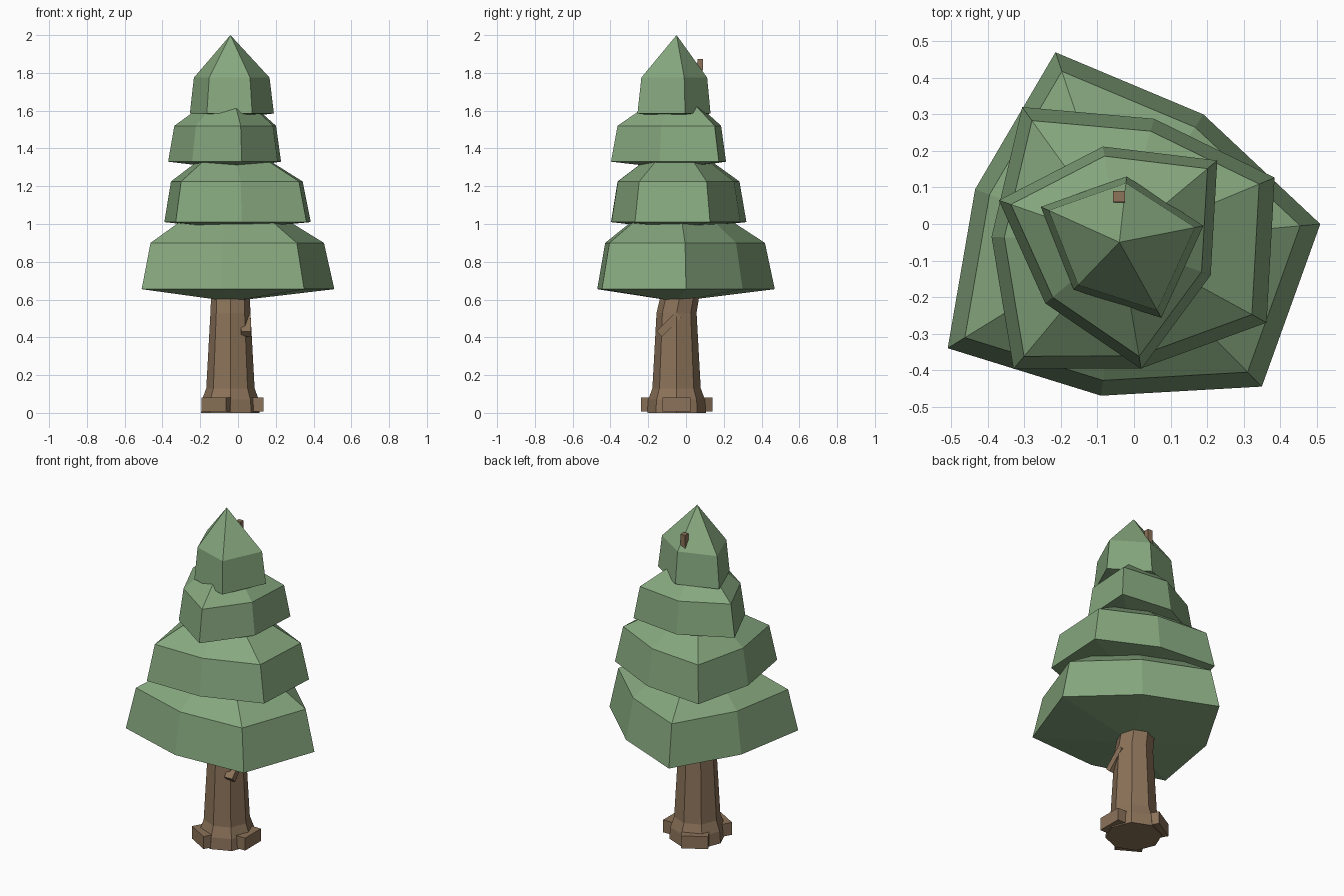
import bpy, math
from mathutils import Vector

if "Cube" in bpy.data.objects:
    bpy.data.objects.remove(bpy.data.objects["Cube"])

CX, CY = -0.04, -0.05  # trunk axis


def material(name, rgb):
    m = bpy.data.materials.new(name)
    m.diffuse_color = (*rgb, 1)
    m.use_nodes = True
    m.node_tree.nodes["Principled BSDF"].inputs["Base Color"].default_value = m.diffuse_color
    return m


GREEN = material("foliage_green", (0.24, 0.39, 0.21))
BROWN = material("bark_brown", (0.26, 0.17, 0.10))


def make(name, verts, faces, mat):
    me = bpy.data.meshes.new(name)
    me.from_pydata(verts, [], faces)
    me.materials.append(mat)
    ob = bpy.data.objects.new(name, me)
    bpy.context.collection.objects.link(ob)
    return ob


def strips(n, rings):
    return [(r * n + i, r * n + (i + 1) % n, (r + 1) * n + (i + 1) % n, (r + 1) * n + i)
            for r in range(rings - 1) for i in range(n)]


def tier(name, outline, z_under, z_low, z_high, z_tip):
    """Irregular skirt: shallow underside, slanted side, cone top."""
    n = len(outline)
    verts = [(x, y, z_low) for x, y in outline]
    verts += [(CX + (x - CX) * 0.9, CY + (y - CY) * 0.9, z_high) for x, y in outline]
    verts += [(CX, CY, z_under), (CX, CY, z_tip)]
    faces = strips(n, 2)
    for i in range(n):
        j = (i + 1) % n
        faces += [(2 * n, j, i), (n + i, n + j, 2 * n + 1)]
    make(name, verts, faces, GREEN)


def bar(name, a, b, w, h):
    """Box running from a to b, w wide sideways and h thick."""
    a, b = Vector(a), Vector(b)
    d = (b - a).normalized()
    up = Vector((0, 0, 1)) if abs(d.z) < 0.9 else Vector((0, 1, 0))
    s = d.cross(up).normalized()
    t = s.cross(d)
    verts = [p + s * (u * w / 2) + t * (v * h / 2)
             for p in (a, b) for u, v in ((-1, -1), (1, -1), (1, 1), (-1, 1))]
    make(name, verts, strips(4, 2) + [(3, 2, 1, 0), (4, 5, 6, 7)], BROWN)


# foliage tiers, outlines counter-clockwise
tier("foliage_bottom", [(.51, 0), (.19, .30), (-.215, .47), (-.435, .095),
                        (-.51, -.34), (-.09, -.47), (.35, -.445)], .59, .655, .90, 1.205)
tier("foliage_lower", [(.385, .127), (.055, .288), (-.306, .32), (-.39, -.035),
                       (-.33, -.397), (.02, -.395), (.363, -.27)], .97, 1.01, 1.225, 1.465)
tier("foliage_upper", [(.228, .174), (-.085, .212), (-.37, .065), (-.243, -.217),
                       (.02, -.397), (.21, -.14)], 1.29, 1.33, 1.52, 1.735)
tier("foliage_top", [(.19, -.005), (-.02, .13), (-.255, .047),
                     (-.165, -.18), (.075, -.257)], 1.56, 1.585, 1.775, 2.0)

# eight-sided trunk with flared base and a slight bend at the top
N = 8
rings = [(0, .155, CY), (.07, .15, CY), (.13, .128, CY), (.53, .106, CY), (.68, .1, -.02)]
tv = [(CX + r * math.cos(k * math.tau / N), y + r * math.sin(k * math.tau / N), z)
      for z, r, y in rings for k in range(N)]
last = (len(rings) - 1) * N
make("trunk", tv, strips(N, len(rings)) +
     [tuple(reversed(range(N))), tuple(range(last, last + N))], BROWN)

# three blocky roots
for k in range(3):
    a = k * math.tau / 3
    c, s = math.cos(a), math.sin(a)
    bar(f"root_{k + 1}", (CX + .05 * c, CY + .05 * s, .045),
        (CX + .175 * c, CY + .175 * s, .045), .15, .075)

# broken branch stubs
bar("trunk_stub", (.04, -.04, .52), (.043, -.142, .418), .052, .04)
bar("top_stub", (-.041, .07, 1.66), (-.041, .075, 1.873), .032, .03)
